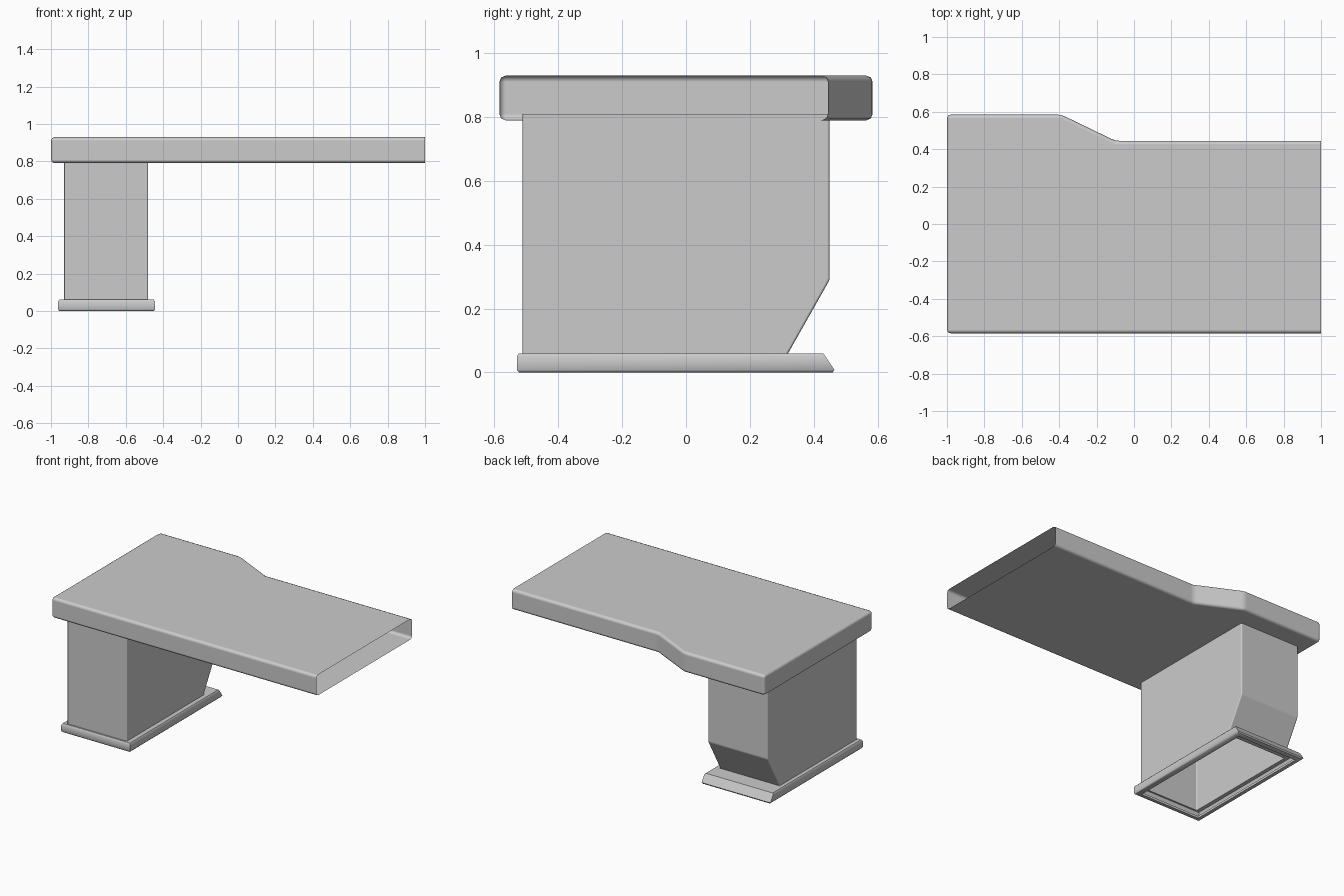
import bpy, bmesh, math

cube = bpy.data.objects.get("Cube")
if cube:
    bpy.data.objects.remove(cube, do_unlink=True)

# Single grey material
grey = bpy.data.materials.new("light_grey")
grey.use_nodes = True
colour = (0.6, 0.6, 0.6, 1)
grey.diffuse_color = colour
grey.node_tree.nodes["Principled BSDF"].inputs["Base Color"].default_value = colour


def finish(name, bm, bevel, segments):
    """Turn a bmesh into a bevelled, smooth shaded object."""
    bmesh.ops.recalc_face_normals(bm, faces=bm.faces)
    mesh = bpy.data.meshes.new(name)
    bm.to_mesh(mesh)
    bm.free()
    mesh.materials.append(grey)
    obj = bpy.data.objects.new(name, mesh)
    bpy.context.collection.objects.link(obj)
    bpy.ops.object.select_all(action='DESELECT')
    obj.select_set(True)
    bpy.context.view_layer.objects.active = obj
    bpy.ops.object.shade_smooth_by_angle(angle=math.radians(50))
    if bevel:
        mod = obj.modifiers.new("soft_edges", 'BEVEL')
        mod.width = bevel
        mod.segments = segments
        mod.limit_method = 'ANGLE'
        mod.angle_limit = math.radians(20)
        mod.harden_normals = True
    return obj


def loft(rings):
    """Open tube through rectangles given as x0, x1, y0, y1, z."""
    bm = bmesh.new()
    loops = [[bm.verts.new(p) for p in
              ((x0, y0, z), (x1, y0, z), (x1, y1, z), (x0, y1, z))]
             for x0, x1, y0, y1, z in rings]
    for a, b in zip(loops, loops[1:]):
        for i in range(4):
            j = (i + 1) % 4
            bm.faces.new((a[i], a[j], b[j], b[i]))
    return bm


# Desk top: hollow slab, wider at the back right, open at the left end
outline = [(-1, -0.585), (1, -0.585), (1, 0.445),
           (-0.1, 0.445), (-0.39, 0.585), (-1, 0.585)]
bm = bmesh.new()
low = [bm.verts.new((x, y, 0.79)) for x, y in outline]
high = [bm.verts.new((x, y, 0.93)) for x, y in outline]
bm.faces.new(low)
bm.faces.new(high)
for i in range(len(outline)):
    j = (i + 1) % len(outline)
    if outline[i][0] < 1 or outline[j][0] < 1:
        bm.faces.new((low[i], low[j], high[j], high[i]))
finish("desk_top", bm, 0.02, 2)

# Pedestal: hollow box whose back tapers in towards the foot
LEFT, RIGHT, FRONT = -0.48, -0.93, -0.512
finish("pedestal", loft([
    (RIGHT, LEFT, FRONT, 0.32, 0.06),
    (RIGHT, LEFT, FRONT, 0.45, 0.29),
    (RIGHT, LEFT, FRONT, 0.45, 0.81)]), 0.008, 2)

# Plinth: rim open underneath, softened sides, sloped back edge
finish("plinth", loft([
    (RIGHT, LEFT, -0.5, 0.425, 0.015),
    (RIGHT, LEFT, -0.5, 0.425, 0),
    (-0.955, -0.45, -0.523, 0.46, 0),
    (-0.962, -0.443, -0.53, 0.465, 0.008),
    (-0.962, -0.443, -0.53, 0.437, 0.05),
    (-0.955, -0.45, -0.523, 0.43, 0.06),
    (RIGHT, LEFT, FRONT, 0.32, 0.06)]), 0, 1)
